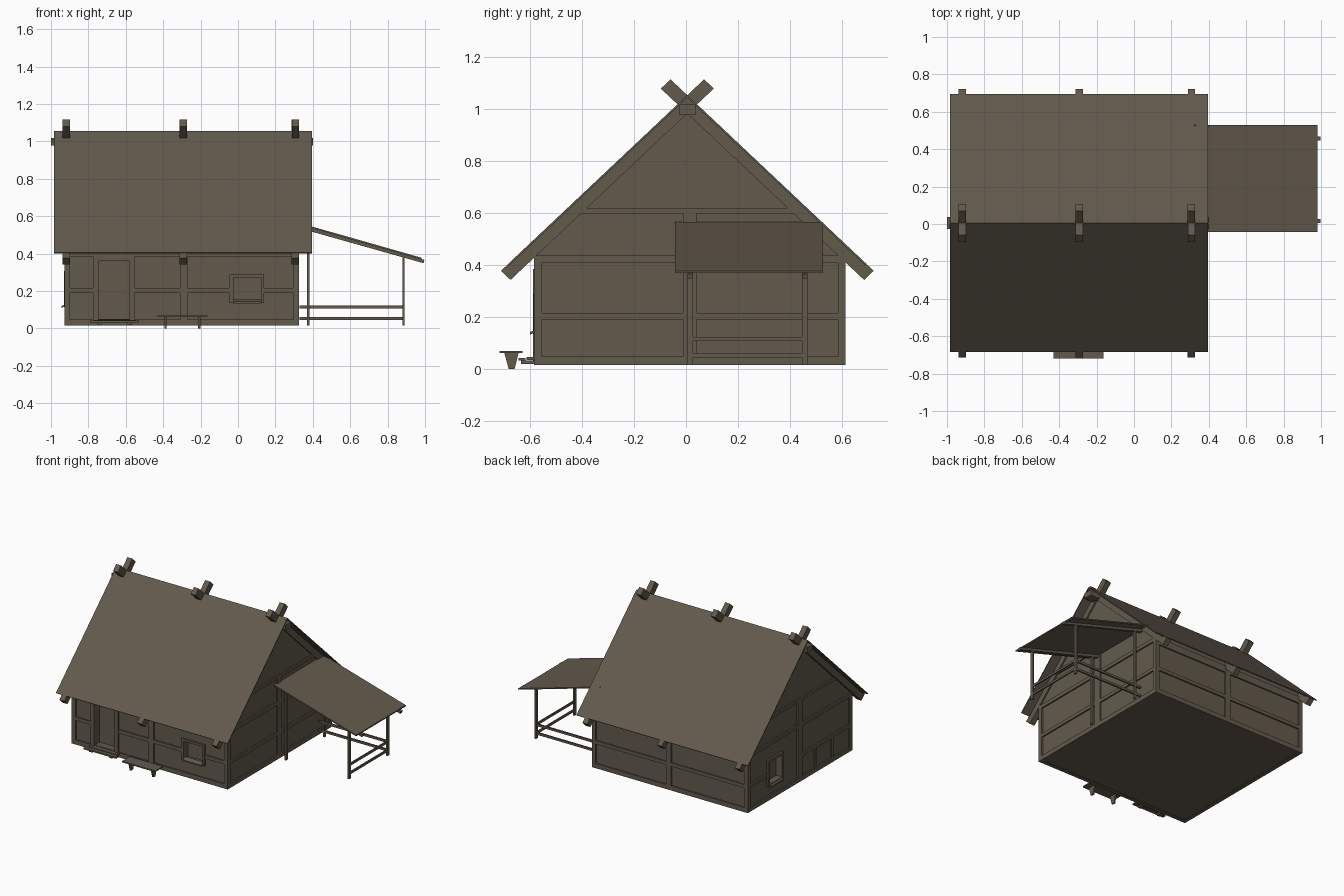
import bpy, math

if "Cube" in bpy.data.objects:
    bpy.data.objects.remove(bpy.data.objects["Cube"])

wood = bpy.data.materials.new("weathered brown wood")
wood.diffuse_color = (0.122, 0.102, 0.073, 1)
wood.use_nodes = True
wood.node_tree.nodes["Principled BSDF"].inputs["Base Color"].default_value = wood.diffuse_color


def mesh(name, verts, faces):
    me = bpy.data.meshes.new(name)
    me.from_pydata(verts, [], faces)
    me.materials.append(wood)
    ob = bpy.data.objects.new(name, me)
    bpy.context.scene.collection.objects.link(ob)
    # consistent outward normals
    import bmesh
    bm = bmesh.new()
    bm.from_mesh(me)
    bmesh.ops.recalc_face_normals(bm, faces=bm.faces)
    bm.to_mesh(me)
    bm.free()
    return ob


def prism(name, axis, pts, a, b):
    """Extrude a closed profile along x (pts = y,z) or y (pts = x,z)."""
    put = (lambda p, t: (t, p[0], p[1])) if axis == 'x' else (lambda p, t: (p[0], t, p[1]))
    n = len(pts)
    verts = [put(p, a) for p in pts] + [put(p, b) for p in pts]
    faces = [list(range(n)), list(range(2 * n - 1, n - 1, -1))]
    faces += [[i, (i + 1) % n, n + (i + 1) % n, n + i] for i in range(n)]
    return mesh(name, verts, faces)


def box(name, x0, x1, y0, y1, z0, z1):
    return prism(name, 'x', [(y0, z0), (y1, z0), (y1, z1), (y0, z1)], x0, x1)


X0, X1, Y0, Y1 = -0.928, 0.327, -0.585, 0.615   # outer timber faces
MID, RIDGE, SLOPE = 0.005, 1.055, 0.942         # roof ridge and pitch
IN = 0.01                                       # panel recess behind timbers


def roof_z(y):
    return RIDGE - SLOPE * abs(y - MID)


# Wall panels with gables
walls = prism("walls", 'x', [
    (Y0 + IN, 0.017), (Y1 - IN, 0.017), (Y1 - IN, roof_z(Y1 - IN) - 0.02),
    (MID, RIDGE - 0.02), (Y0 + IN, roof_z(Y0 + IN) - 0.02)], X0 + IN, X1 - IN)

# Door and window openings cut into the walls
cutters = [box("door_cutter", -0.745, -0.58, -0.7, -0.525, 0.05, 0.36),
           box("front_window_cutter", -0.025, 0.125, -0.7, -0.54, 0.145, 0.272),
           box("side_window_cutter", -1.1, X0 + 0.045, 0.225, 0.365, 0.13, 0.29)]
for c in cutters:
    c.hide_render = True
    m = walls.modifiers.new(c.name, 'BOOLEAN')
    m.operation, m.solver, m.object = 'DIFFERENCE', 'EXACT', c
bpy.context.view_layer.update()
done = bpy.data.meshes.new_from_object(walls.evaluated_get(bpy.context.evaluated_depsgraph_get()))
walls.modifiers.clear()
walls.data = done
for c in cutters:
    bpy.data.objects.remove(c)

# Sills, wall plates and posts of the long walls
T = 0.03
for side, ya, yb in (("front", Y0, Y0 + T), ("back", Y1 - T, Y1)):
    box(side + "_sill_beam", X0, X1, ya, yb, 0.015, 0.048)
    box(side + "_wall_plate", X0, X1, ya, yb, 0.385, 0.435)
    for i, (xa, xb) in enumerate(((X0, X0 + 0.024), (-0.31, -0.27), (X1 - 0.028, X1))):
        box(f"{side}_post_{i}", xa, xb, ya, yb, 0.015, 0.43)
for i, (xa, xb) in enumerate(((X0, -0.775), (-0.553, -0.045), (0.14, X1))):
    box(f"front_rail_{i}", xa, xb, Y0, Y0 + T, 0.19, 0.215)
box("back_rail", X0, X1, Y1 - T, Y1, 0.19, 0.215)

# Timbers of the gable walls
for side, xa, xb in (("left", X0, X0 + T), ("right", X1 - T, X1)):
    box(side + "_sill_beam", xa, xb, Y0, Y1, 0.015, 0.048)
    box(side + "_wall_plate", xa, xb, Y0, Y1, 0.41, 0.437)
    box(side + "_tie_beam", xa, xb, -0.41, 0.42, 0.598, 0.62)
    box(side + "_centre_post", xa, xb, -0.012, 0.04, 0.03, 0.6)
    for i, ya in enumerate((Y0, Y1 - 0.028)):
        box(f"{side}_corner_post_{i}", xa, xb, ya, ya + 0.028, 0.015, 0.43)
box("right_rail", X1 - T, X1, Y0, Y1, 0.19, 0.215)
box("left_rail_front", X0, X0 + T, Y0, 0.0, 0.19, 0.215)
box("left_rail_back", X0, X0 + T, 0.385, Y1, 0.19, 0.215)
for i, y in enumerate((-0.17, -0.36)):
    box(f"left_short_post_{i}", X0, X0 + T, y - 0.012, y + 0.012, 0.03, 0.2)

# Door frame
box("door_jamb_left", -0.775, -0.745, Y0 - 0.004, Y0 + 0.05, 0.03, 0.385)
box("door_jamb_right", -0.58, -0.553, Y0 - 0.004, Y0 + 0.05, 0.03, 0.385)
box("door_lintel", -0.775, -0.553, Y0 - 0.004, Y0 + 0.05, 0.36, 0.385)

# Window frames and sills
for i, (xa, xb, za, zb) in enumerate(((-0.045, -0.025, 0.135, 0.288), (0.125, 0.14, 0.135, 0.288),
                                      (-0.045, 0.14, 0.272, 0.288), (-0.045, 0.14, 0.135, 0.147))):
    box(f"front_window_frame_{i}", xa, xb, Y0 - 0.003, Y0 + 0.03, za, zb)
prism("front_window_ledge", 'x', [(-0.6, 0.133), (-0.57, 0.145), (-0.57, 0.155), (-0.6, 0.143)], -0.025, 0.125)
for i, (ya, yb, za, zb) in enumerate(((0.205, 0.225, 0.115, 0.308), (0.365, 0.385, 0.115, 0.308),
                                      (0.205, 0.385, 0.29, 0.308), (0.205, 0.385, 0.115, 0.13))):
    box(f"side_window_frame_{i}", X0 - 0.003, X0 + 0.03, ya, yb, za, zb)
prism("side_window_ledge", 'y', [(-0.944, 0.11), (-0.91, 0.122), (-0.91, 0.132), (-0.944, 0.12)], 0.225, 0.365)

# Roof slopes, thin boards over the rafters
prism("roof", 'x', [(-0.685, roof_z(-0.685)), (MID, RIDGE), (0.695, roof_z(0.695)),
                    (0.69, roof_z(0.695) - 0.005), (MID, RIDGE - 0.01), (-0.68, roof_z(-0.685) - 0.005)],
      -0.985, 0.395)
box("ridge_beam", -1.0, 0.402, -0.027, 0.037, 0.978, 1.018)

# Crossed rafters poking through the ridge
profile = [(-0.713, 0.378), (-0.676, 0.343), (0.107, 1.08), (0.07, 1.116)]
for i, x in enumerate((-0.918, -0.293, 0.307)):
    prism(f"front_rafter_{i}", 'x', profile, x - 0.02, x + 0.02)
    prism(f"back_rafter_{i}", 'x', [(2 * MID - y, z) for y, z in profile], x - 0.0195, x + 0.0195)

# Lean-to shelter: sloping roof and its rafters
zs = lambda x: 0.562 - 0.285 * (x - 0.325)
prism("shelter_roof", 'y', [(0.32, zs(0.32) - 0.006), (0.98, zs(0.98) - 0.006), (0.98, zs(0.98) + 0.003),
                            (0.32, zs(0.32) + 0.003)], -0.043, 0.528)
for n, y in (("front", 0.016), ("back", 0.457)):
    prism(f"shelter_{n}_rafter", 'y', [(0.32, zs(0.32) - 0.025), (0.992, zs(0.992) - 0.023),
                                       (0.997, zs(0.997) - 0.004), (0.32, zs(0.32) - 0.004)],
          y - 0.011, y + 0.011)
    for m, x in (("inner", 0.376), ("outer", 0.885)):
        box(f"shelter_{n}_{m}_post", x - 0.006, x + 0.006, y - 0.011, y + 0.011, 0.015, zs(x) - 0.015)

# Shelter rails at the back and outer end
for i, z in enumerate((0.045, 0.107)):
    box(f"shelter_back_rail_{i}", 0.33, 0.885, 0.451, 0.463, z, z + 0.016)
    box(f"shelter_end_rail_{i}", 0.88, 0.89, 0.016, 0.457, z, z + 0.016)

# Door step with bearers
box("step_plank_outer", -0.79, -0.53, -0.645, -0.618, 0.032, 0.043)
box("step_plank_inner", -0.77, -0.545, -0.614, -0.583, 0.034, 0.046)
for i, x in enumerate((-0.74, -0.58)):
    box(f"step_bearer_{i}", x - 0.012, x + 0.012, -0.635, -0.57, 0.02, 0.033)

# Bench
box("bench_seat", -0.43, -0.163, -0.718, -0.63, 0.061, 0.07)
for i, x in enumerate((-0.387, -0.207)):
    prism(f"bench_leg_{i}", 'x', [(-0.7, 0.062), (-0.683, 0.0), (-0.66, 0.0), (-0.645, 0.062)],
          x - 0.006, x + 0.006)
